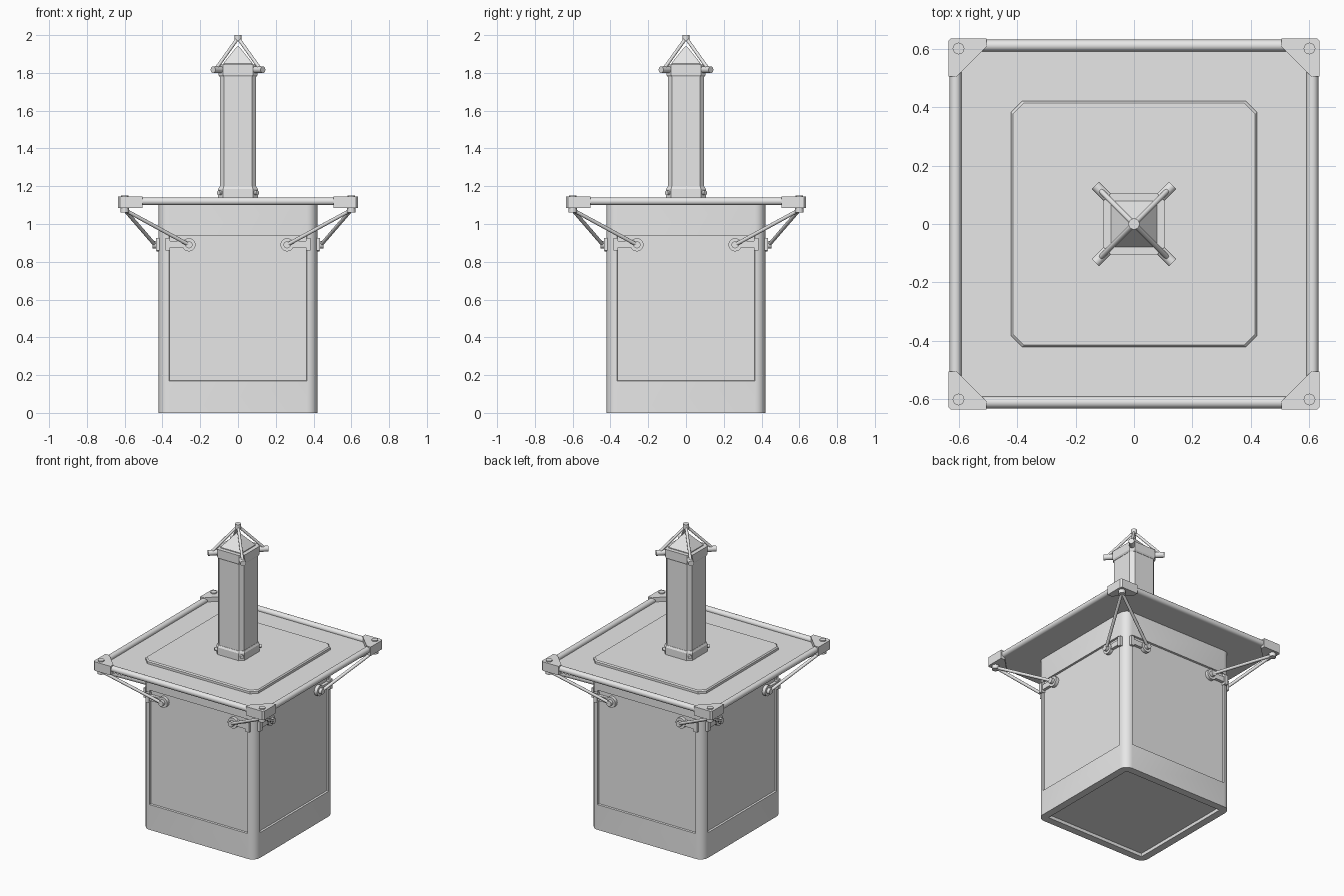
import bpy, bmesh, math
from mathutils import Vector

if "Cube" in bpy.data.objects:
    bpy.data.objects.remove(bpy.data.objects["Cube"])

grey = bpy.data.materials.new("plain_grey")
grey.diffuse_color = (0.8, 0.8, 0.8, 1)
grey.use_nodes = True
grey.node_tree.nodes["Principled BSDF"].inputs["Base Color"].default_value = grey.diffuse_color
QUARTERS = [(1, 1), (-1, 1), (-1, -1), (1, -1)]


def finish(name, bm, smooth=True):
    bmesh.ops.recalc_face_normals(bm, faces=bm.faces)
    mesh = bpy.data.meshes.new(name)
    bm.to_mesh(mesh)
    bm.free()
    mesh.materials.append(grey)
    ob = bpy.data.objects.new(name, mesh)
    bpy.context.collection.objects.link(ob)
    if smooth:
        bpy.ops.object.select_all(action='DESELECT')
        ob.select_set(True)
        bpy.context.view_layer.objects.active = ob
        bpy.ops.object.shade_smooth_by_angle(angle=math.radians(35))
    return ob


def square_loft(levels, segs):
    """Stack of corner-rounded squares, each (half width, corner radius, z)."""
    bm = bmesh.new()
    rings = []
    for half, r, z in levels:
        ring = []
        for i, (sx, sy) in enumerate(QUARTERS):
            for k in range(segs + 1):
                a = math.pi / 2 * (i + k / segs)
                ring.append(bm.verts.new((sx * (half - r) + r * math.cos(a),
                                          sy * (half - r) + r * math.sin(a), z)))
        rings.append(ring)
    n = len(rings[0])
    for lo, hi in zip(rings, rings[1:]):
        for i in range(n):
            bm.faces.new((lo[i], lo[(i + 1) % n], hi[(i + 1) % n], hi[i]))
    bm.faces.new(rings[0][::-1])
    bm.faces.new(rings[-1])
    bmesh.ops.recalc_face_normals(bm, faces=bm.faces)
    return bm


def rod(name, a, b, r, segs=16):
    """Cylinder between two points."""
    a, b = Vector(a), Vector(b)
    bm = bmesh.new()
    bmesh.ops.create_cone(bm, cap_ends=True, segments=segs, radius1=r, radius2=r,
                          depth=(b - a).length)
    bm.transform((b - a).to_track_quat('Z', 'Y').to_matrix().to_4x4())
    bmesh.ops.translate(bm, verts=bm.verts, vec=(a + b) / 2)
    return finish(name, bm)


def box(name, lo, hi):
    lo, hi = Vector(lo), Vector(hi)
    bm = bmesh.new()
    bmesh.ops.create_cube(bm, size=1)
    for v in bm.verts:
        v.co = Vector([(lo[i] + hi[i]) / 2 + v.co[i] * (hi[i] - lo[i]) for i in range(3)])
    return finish(name, bm, False)


def prism(name, outline, z0, z1):
    bm = bmesh.new()
    base = bm.faces.new([bm.verts.new((x, y, z0)) for x, y in outline])
    top = bmesh.ops.extrude_face_region(bm, geom=[base])["geom"]
    bmesh.ops.translate(bm, vec=(0, 0, z1 - z0),
                        verts=[g for g in top if isinstance(g, bmesh.types.BMVert)])
    if base.is_valid and len([f for f in bm.faces if f.normal.z]) < 2:
        bm.faces.new([v for v in bm.verts if v.co.z == z0])
    return finish(name, bm, False)


# Body with recessed side panels and a recessed underside
bm = square_loft([(0.42, 0.055, 0), (0.42, 0.055, 0.17), (0.42, 0.055, 0.94),
                  (0.42, 0.055, 1.11)], 6)
bm.normal_update()
panels = [f for f in bm.faces if abs(f.calc_center_median().z - 0.555) < 0.01
          and f.calc_area() > 0.3]
bmesh.ops.inset_individual(bm, faces=panels, thickness=0.003, depth=-0.012)
bottom = [f for f in bm.faces if f.calc_center_median().z < 0.001]
bmesh.ops.inset_individual(bm, faces=bottom, thickness=0.05, depth=0)
bmesh.ops.inset_individual(bm, faces=bottom, thickness=0.002, depth=-0.02)
finish("body", bm)

# Roof slab and raised centre plate
finish("roof_slab", square_loft([(0.61, 0.01, 1.10), (0.61, 0.01, 1.115)], 1))
finish("roof_plate", square_loft([(0.42, 0.038, 1.11), (0.42, 0.038, 1.13),
                                  (0.413, 0.036, 1.137)], 1), False)

# Edge tubes
for s in (-1, 1):
    rod("edge_tube", (-0.56, s * 0.61, 1.12), (0.56, s * 0.61, 1.12), 0.02, 20)
    rod("edge_tube", (s * 0.61, -0.56, 1.12), (s * 0.61, 0.56, 1.12), 0.02, 20)

for sx, sy in QUARTERS:
    # Corner block with bolt and lower pin
    outline = [(0.625, 0.635), (0.635, 0.625), (0.635, 0.505), (0.605, 0.505),
               (0.505, 0.605), (0.505, 0.635)]
    prism("corner_block", [(sx * x, sy * y) for x, y in outline], 1.085, 1.145)
    c = (sx * 0.6, sy * 0.6)
    rod("corner_bolt", (*c, 1.14), (*c, 1.152), 0.02)
    rod("corner_pin", (*c, 1.06), (*c, 1.09), 0.022)

    # Wall anchors, brackets and braces, on both walls next to the corner
    for swap in (False, True):
        def at(along, out, z):
            return (sx * out, sy * along, z) if swap else (sx * along, sy * out, z)

        rod("anchor_washer", at(0.26, 0.41, 0.89), at(0.26, 0.432, 0.89), 0.035, 20)
        rod("anchor_stud", at(0.26, 0.42, 0.89), at(0.26, 0.452, 0.89), 0.019)
        for name, a0, a1, z0, z1, out in (("bracket_arm", 0.28, 0.37, 0.875, 0.91, 0.428),
                                          ("bracket_end", 0.36, 0.385, 0.86, 0.925, 0.434)):
            p, q = at(a0, 0.40, z0), at(a1, out, z1)
            box(name, [min(u, v) for u, v in zip(p, q)], [max(u, v) for u, v in zip(p, q)])
        rod("brace", at(0.26, 0.44, 0.89), at(0.6, 0.6, 1.075), 0.01, 12)

# Chimney shaft with base collar, top collar and pointed cap
finish("chimney_shaft", square_loft([(0.096, 0.022, 1.13), (0.096, 0.022, 1.82)], 1), False)
finish("chimney_base", square_loft([(0.105, 0.026, 1.13), (0.105, 0.026, 1.185),
                                    (0.098, 0.022, 1.198)], 1), False)
finish("chimney_collar", square_loft([(0.098, 0.022, 1.78), (0.104, 0.025, 1.79),
                                      (0.104, 0.025, 1.845)], 1), False)
finish("chimney_cap", square_loft([(0.078, 0.004, 1.84), (0.078, 0.004, 1.85),
                                   (0.012, 0.003, 1.932), (0.004, 0.002, 1.94)], 1), False)

# Crown struts rising from diagonal pegs, and base bolts
for sx, sy in QUARTERS:
    rod("crown_peg", (sx * 0.075, sy * 0.075, 1.817), (sx * 0.132, sy * 0.132, 1.817), 0.018)
    rod("crown_strut", (sx * 0.118, sy * 0.118, 1.82), (0, 0, 1.985), 0.009, 12)
    rod("base_bolt", (sx * 0.08, sy * 0.08, 1.165), (sx * 0.103, sy * 0.103, 1.165), 0.012)

# Crown tip
rod("crown_tip", (0, 0, 1.968), (0, 0, 2.0), 0.019)
